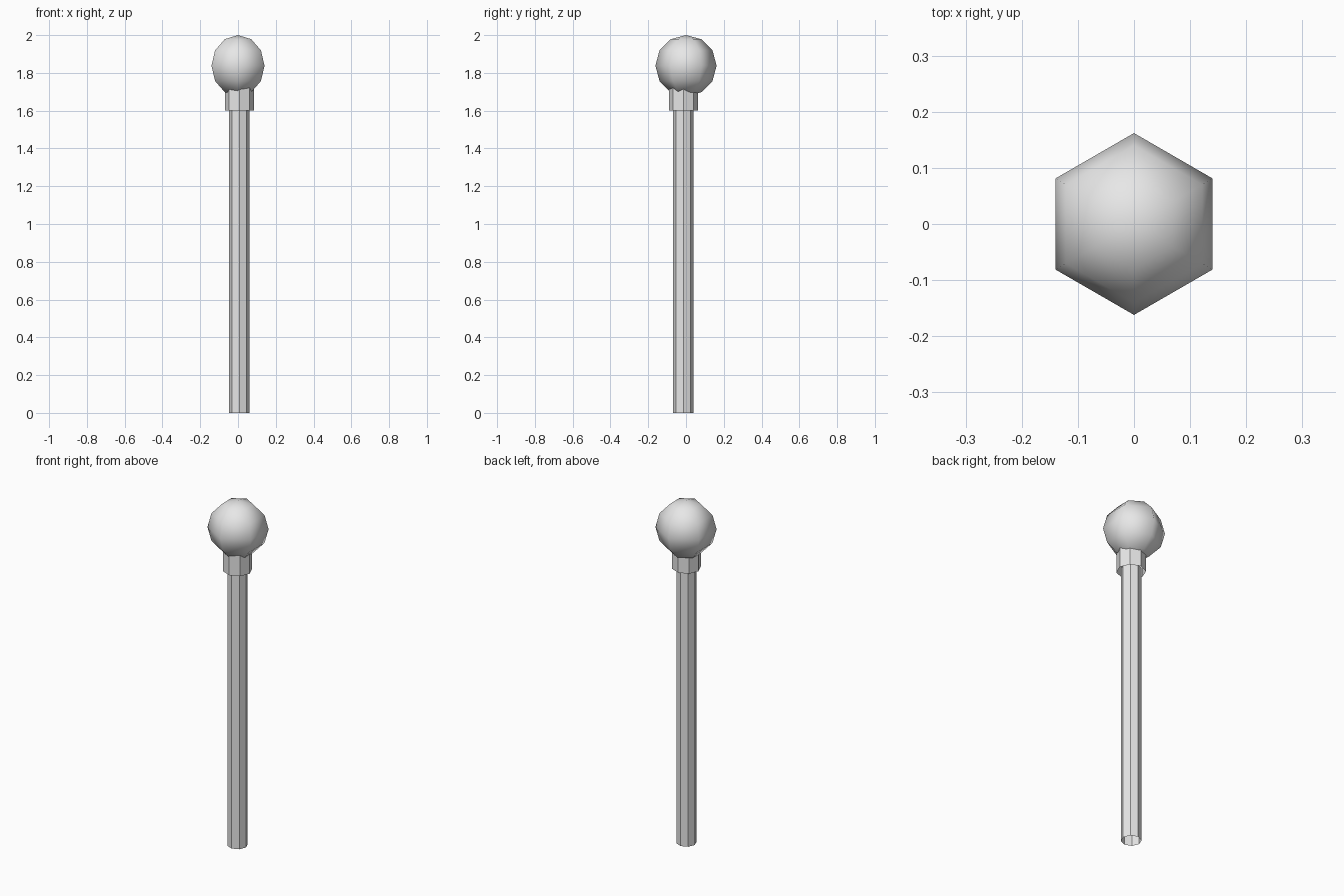
import bpy
import bmesh
import math
from mathutils import Matrix

cube = bpy.data.objects.get("Cube")
if cube:
    bpy.data.objects.remove(cube, do_unlink=True)

# One plain grey for the whole model
grey = bpy.data.materials.new("light grey")
grey.use_nodes = True
colour = (0.8, 0.8, 0.8, 1)
grey.diffuse_color = colour
grey.node_tree.nodes["Principled BSDF"].inputs["Base Color"].default_value = colour


def finish(name, bm, location, smooth=False):
    mesh = bpy.data.meshes.new(name)
    bm.to_mesh(mesh)
    bm.free()
    for poly in mesh.polygons:
        poly.use_smooth = smooth
    mesh.materials.append(grey)
    obj = bpy.data.objects.new(name, mesh)
    obj.location = location
    bpy.context.collection.objects.link(obj)
    return obj


def open_tube(name, radius, bottom, top):
    """Eight-sided open tube with corners on the axes."""
    bm = bmesh.new()
    bmesh.ops.create_cone(bm, cap_ends=False, segments=8, radius1=radius,
                          radius2=radius, depth=top - bottom)
    return finish(name, bm, (0.007, -0.014, (bottom + top) / 2))


# Long shaft and the wider collar under the ball
open_tube("shaft", 0.054, 0, 1.62)
open_tube("collar", 0.077, 1.6, 1.75)

# Smooth six-sided ball, corners pointing to front and back
ball = bmesh.new()
bmesh.ops.create_uvsphere(ball, u_segments=6, v_segments=6, radius=0.162)
# Turn so that one corner lies on the y axis
widest = max(ball.verts, key=lambda v: v.co.xy.length)
turn = math.pi / 2 - math.atan2(widest.co.y, widest.co.x)
bmesh.ops.rotate(ball, verts=ball.verts, matrix=Matrix.Rotation(turn, 3, "Z"))
finish("ball", ball, (0, 0, 1.838), smooth=True)
